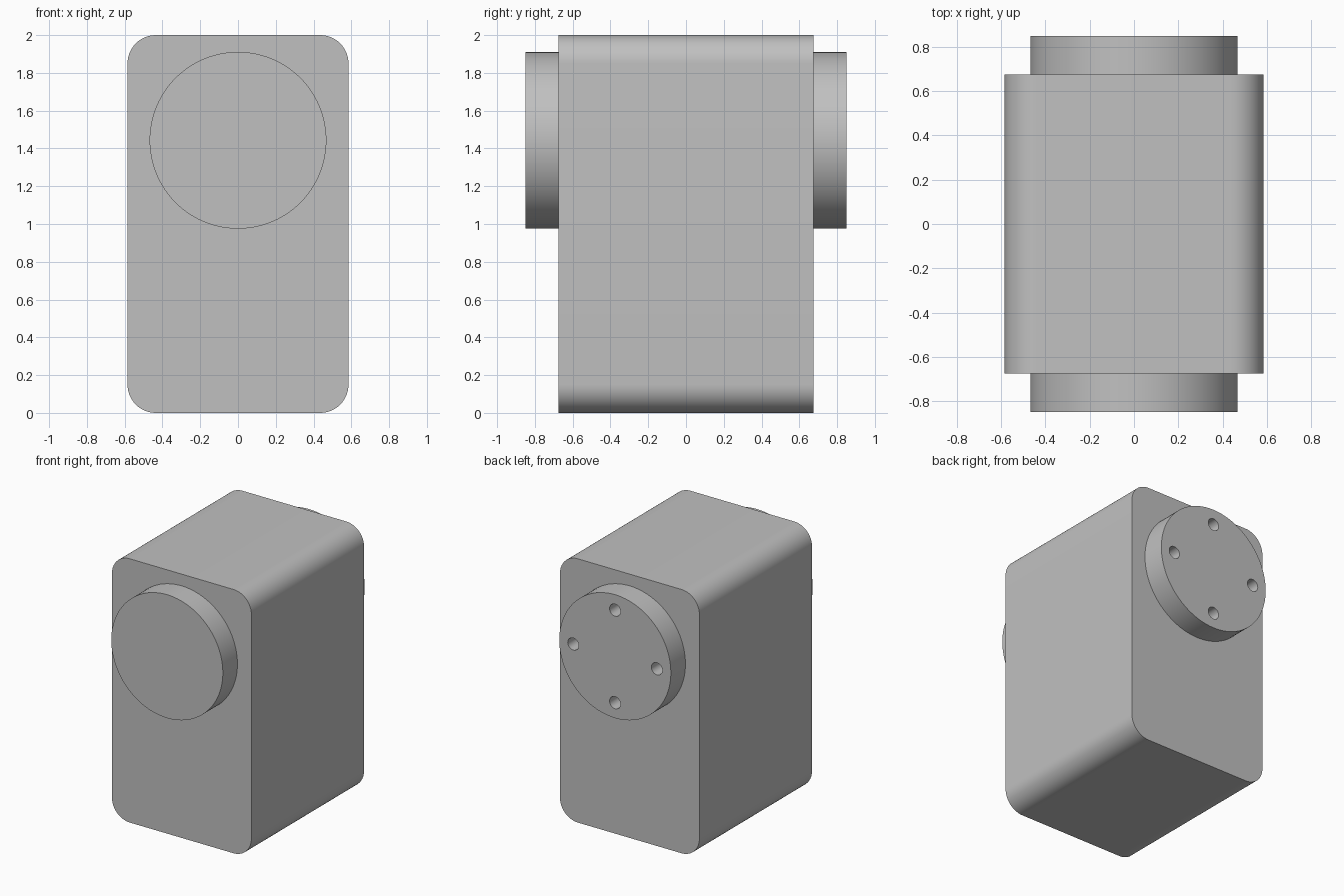
import bpy
import bmesh
from math import pi, radians, sin, cos
from mathutils import Matrix, Vector

WIDTH, DEPTH, HEIGHT = 1.17, 1.35, 2.0
CORNER = 0.15
HUB_RADIUS, HUB_END, HUB_Z = 0.468, 0.85, 1.443
HOLE_RADIUS, HOLE_RING = 0.046, 0.351

if "Cube" in bpy.data.objects:
    bpy.data.objects.remove(bpy.data.objects["Cube"], do_unlink=True)

grey = bpy.data.materials.new("plain grey")
grey.use_nodes = True
colour = (0.53, 0.53, 0.53, 1)
grey.diffuse_color = colour
grey.node_tree.nodes["Principled BSDF"].inputs["Base Color"].default_value = colour


def make_object(name, bm):
    mesh = bpy.data.meshes.new(name)
    bm.to_mesh(mesh)
    bm.free()
    mesh.materials.append(grey)
    obj = bpy.data.objects.new(name, mesh)
    bpy.context.collection.objects.link(obj)
    return obj


def add_cylinder(bm, radius, y0, y1, x, z, segments):
    """Cylinder lying along y between y0 and y1."""
    place = Matrix.Translation((x, (y0 + y1) / 2, z)) @ Matrix.Rotation(pi / 2, 4, "X")
    bmesh.ops.create_cone(bm, cap_ends=True, segments=segments, radius1=radius,
                          radius2=radius, depth=abs(y1 - y0), matrix=place)


def smooth(obj):
    bpy.ops.object.select_all(action="DESELECT")
    obj.select_set(True)
    bpy.context.view_layer.objects.active = obj
    bpy.ops.object.shade_smooth_by_angle(angle=radians(30))


# Housing: block with its four long edges rounded
bm = bmesh.new()
bmesh.ops.create_cube(bm, size=1)
bmesh.ops.scale(bm, vec=Vector((WIDTH, DEPTH, HEIGHT)), verts=bm.verts)
bmesh.ops.translate(bm, vec=Vector((0, 0, HEIGHT / 2)), verts=bm.verts)
long_edges = [e for e in bm.edges if abs(e.verts[0].co.y - e.verts[1].co.y) > 1]
bmesh.ops.bevel(bm, geom=long_edges, offset=CORNER, segments=14,
                profile=0.5, affect="EDGES")
housing = make_object("housing", bm)

# Round hubs on the front and the back, seated slightly into the housing
hubs = {}
for name, side in (("front_hub", -1), ("back_hub", 1)):
    bm = bmesh.new()
    add_cylinder(bm, HUB_RADIUS, side * (DEPTH / 2 - 0.02), side * HUB_END, 0, HUB_Z, 96)
    hubs[name] = make_object(name, bm)

# Four screw holes through the back hub
bm = bmesh.new()
for i in range(4):
    a = i * pi / 2
    add_cylinder(bm, HOLE_RADIUS, 0.5, 1, HOLE_RING * cos(a),
                 HUB_Z + HOLE_RING * sin(a), 32)
cutter = make_object("screw_hole_cutter", bm)
cutter.hide_render = True

cut = hubs["back_hub"].modifiers.new("screw holes", "BOOLEAN")
cut.operation = "DIFFERENCE"
cut.solver = "EXACT"
cut.object = cutter
bpy.context.view_layer.objects.active = hubs["back_hub"]
bpy.ops.object.modifier_apply(modifier=cut.name)
bpy.data.objects.remove(cutter, do_unlink=True)

for obj in (housing, *hubs.values()):
    smooth(obj)
